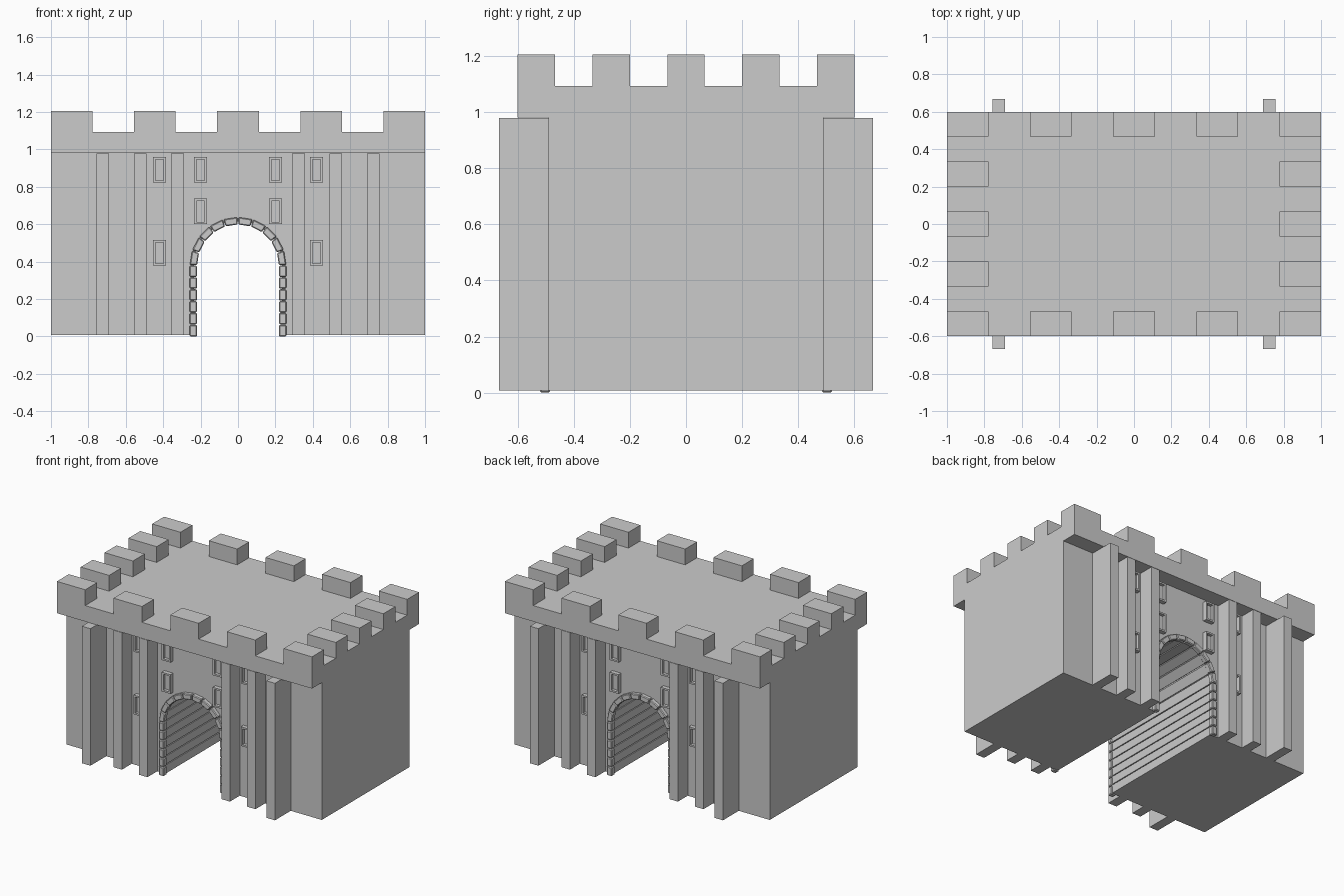
import bpy, bmesh, math

if "Cube" in bpy.data.objects:
    bpy.data.objects.remove(bpy.data.objects["Cube"])

BASE, TOP = 0.007, 0.98      # wall bottom and top
WALL = 0.49                  # half depth of the wall block
SPRING = 0.38                # height where the arch begins


def finish(name, bm):
    bmesh.ops.recalc_face_normals(bm, faces=bm.faces)
    me = bpy.data.meshes.new(name)
    bm.to_mesh(me)
    bm.free()
    ob = bpy.data.objects.new(name, me)
    bpy.context.collection.objects.link(ob)
    return ob


def prism(bm, profile, y0, y1):
    """Extrude an x-z outline from y0 to y1."""
    face = bm.faces.new([bm.verts.new((x, y0, z)) for x, z in profile])
    ext = bmesh.ops.extrude_face_region(bm, geom=[face], use_keep_orig=True)
    verts = [v for v in ext["geom"] if isinstance(v, bmesh.types.BMVert)]
    bmesh.ops.translate(bm, verts=verts, vec=(0, y1 - y0, 0))


def box(bm, x0, x1, y0, y1, z0, z1):
    prism(bm, [(x0, z0), (x1, z0), (x1, z1), (x0, z1)], y0, y1)


def arch(r, z0, legs=6, segs=10):
    """Arch outline from left foot to right foot."""
    leg = [z0 + (SPRING - z0) * i / legs for i in range(legs)]
    pts = [(-r, z) for z in leg]
    pts += [(-r * math.cos(math.pi * i / segs), SPRING + r * math.sin(math.pi * i / segs))
            for i in range(segs + 1)]
    return pts + [(r, z) for z in reversed(leg)]


def arch_blocks(bm, r_in, r_out, z0, y0, y1, gap):
    """Separate blocks following the arch, with small joints."""
    a, b = arch(r_in, z0), arch(r_out, z0)
    for i in range(len(a) - 1):
        def lerp(p, q, t):
            return (p[0] + (q[0] - p[0]) * t, p[1] + (q[1] - p[1]) * t)
        t0 = 0 if i == 0 else gap
        t1 = 1 if i == len(a) - 2 else 1 - gap
        prism(bm, [lerp(a[i], a[i + 1], t0), lerp(b[i], b[i + 1], t0),
                   lerp(b[i], b[i + 1], t1), lerp(a[i], a[i + 1], t1)], y0, y1)


# Wall block with the gateway passage
bm = bmesh.new()
prism(bm, arch(0.235, BASE) + [(1, BASE), (1, TOP), (-1, TOP), (-1, BASE)], -WALL, WALL)
finish("gatehouse_wall", bm)

# Overhanging roof slab
bm = bmesh.new()
box(bm, -1, 1, -0.6, 0.6, TOP, 1.093)
finish("roof_slab", bm)

# Merlons around the roof edge
bm = bmesh.new()
for i in range(0, 9, 2):
    for j in range(0, 9, 2):
        if i in (0, 8) or j in (0, 8):
            x, y = -1 + i * 2 / 9, -0.6 + j * 1.2 / 9
            box(bm, x, x + 2 / 9, y, y + 1.2 / 9, 1.09, 1.205)
finish("merlons", bm)

# Plank lining along the passage
bm = bmesh.new()
arch_blocks(bm, 0.226, 0.24, BASE, -WALL, WALL, 0.05)
finish("passage_lining", bm)

ribs, windows, trim = bmesh.new(), bmesh.new(), bmesh.new()
for s in (-1, 1):
    # Stone trim around each arch mouth
    arch_blocks(trim, 0.219, 0.258, 0, s * 0.485, s * 0.52, 0.03)
    for m in (-1, 1):
        # Vertical ribs
        for x0, x1, y in ((0.69, 0.757, 0.667), (0.49, 0.557, 0.6), (0.29, 0.357, 0.6)):
            box(ribs, m * x0, m * x1, s * 0.48, s * y, BASE, TOP - 0.002)
        # Framed windows with recessed panes
        for cx, cz in ((0.42, 0.89), (0.42, 0.447), (0.2, 0.89), (0.2, 0.668)):
            x, w, h, b = m * cx, 0.034, 0.068, 0.012
            y0, y1 = s * 0.485, s * 0.52
            for k in (-1, 1):
                box(windows, x + k * w, x + k * (w - b), y0, y1, cz - h, cz + h)
                box(windows, x - w + b, x + w - b, y0, y1, cz + k * h, cz + k * (h - b))
            box(windows, x - w + b, x + w - b, y0, s * 0.498, cz - h + b, cz + h - b)
finish("wall_ribs", ribs)
finish("windows", windows)
stones = finish("arch_trim", trim)
bev = stones.modifiers.new("chamfer", "BEVEL")
bev.width = 0.005
bev.segments = 1
